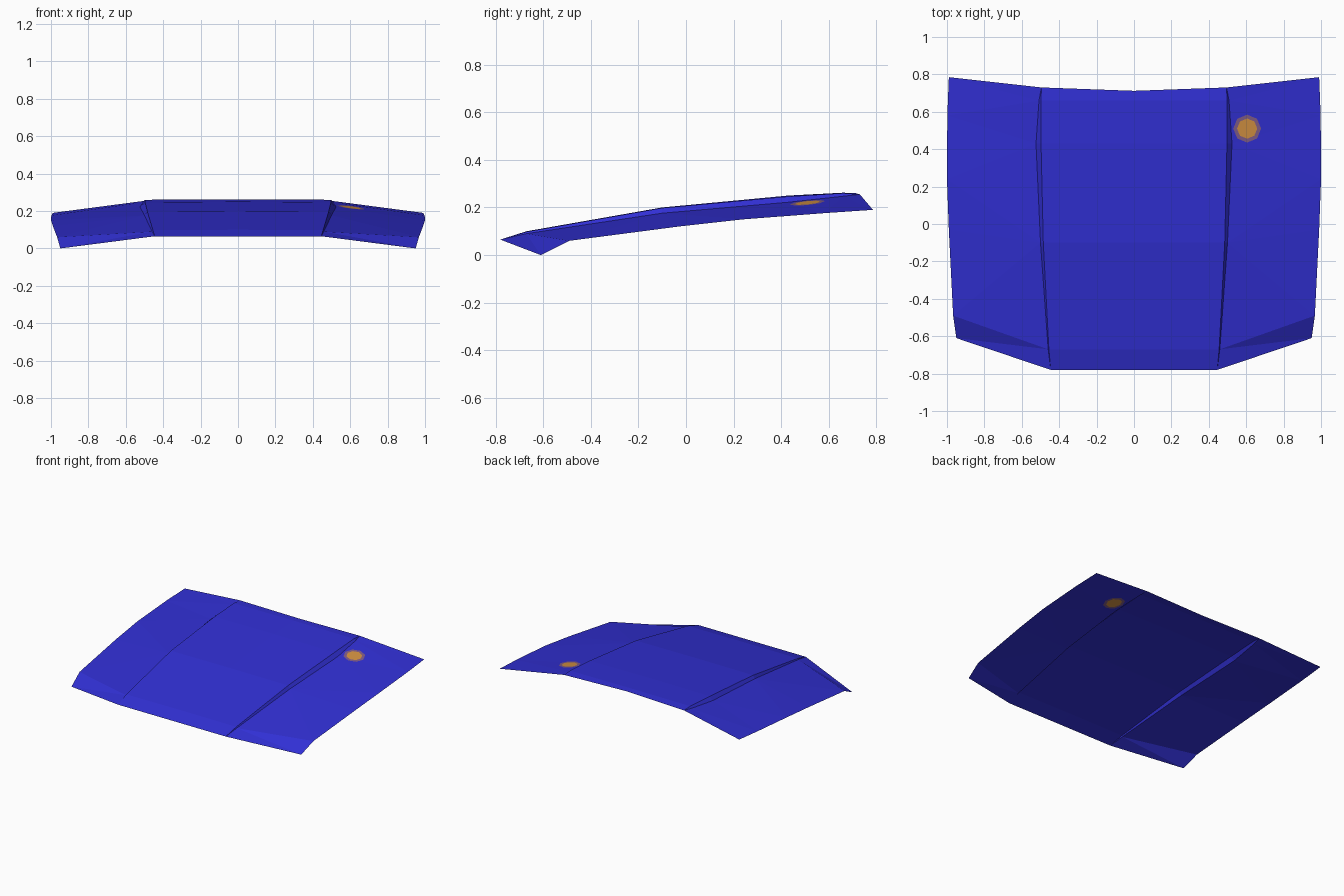
import bpy, bmesh, math
from mathutils import Vector

if "Cube" in bpy.data.objects:
    bpy.data.objects.remove(bpy.data.objects["Cube"])


def material(name, rgb):
    m = bpy.data.materials.new(name)
    m.diffuse_color = (*rgb, 1)
    m.use_nodes = True
    m.node_tree.nodes["Principled BSDF"].inputs["Base Color"].default_value = m.diffuse_color
    return m


BLUE = material("blue_paint", (0.031, 0.029, 0.66))
ORANGE = material("orange_spot", (0.66, 0.29, 0.055))
RIM = material("mauve_rim", (0.22, 0.11, 0.25))

# Long profile lines of one half, front to back
MIDDLE = [(0, -.78, .065), (0, -.67, .10), (0, -.10, .20), (0, .43, .250), (0, .66, .262), (0, .712, .26)]
RIDGE = [(.445, -.78, .065), (.455, -.67, .098), (.485, -.10, .198), (.497, .43, .246), (.497, .66, .26), (.495, .73, .255)]
CREASE = [(.445, -.78, .065), (.459, -.67, .090), (.50, -.10, .176), (.524, .43, .222), (.508, .66, .247), (.495, .73, .255)]
OUTER = [(.95, -.61, 0), (.967, -.49, .06), (.99, -.03, .12), (1, .24, .15), (.998, .58, .176), (.99, .785, .19)]


def loft(bm, a, b, side):
    # Strip of faces between two profile lines
    va = [bm.verts.new((x * side, y, z)) for x, y, z in a]
    vb = [bm.verts.new((x * side, y, z)) for x, y, z in b]
    for i in range(len(a) - 1):
        f = [va[i], vb[i], vb[i + 1], va[i + 1]]
        bm.faces.new(f if side > 0 else f[::-1])


def finish(name, bm):
    bmesh.ops.remove_doubles(bm, verts=bm.verts[:], dist=1e-5)
    me = bpy.data.meshes.new(name)
    bm.to_mesh(me)
    bm.free()
    for m in (BLUE, ORANGE, RIM):
        me.materials.append(m)
    bpy.context.collection.objects.link(bpy.data.objects.new(name, me))


def cut_spot(bm, centre, radius, index):
    # Cut an octagon into the panel from above and colour its faces
    inside = bm.faces[:]
    for k in range(8):
        n = Vector((math.cos((k + .5) * math.pi / 4), math.sin((k + .5) * math.pi / 4), 0))
        p = centre + n * radius
        edges = {e for f in inside for e in f.edges}
        verts = {v for f in inside for v in f.verts}
        res = bmesh.ops.bisect_plane(bm, geom=list(verts) + list(edges) + inside,
                                     dist=1e-6, plane_co=p, plane_no=n)
        faces = [g for g in res["geom"] if isinstance(g, bmesh.types.BMFace)]
        inside = [f for f in faces if (f.calc_center_median() - p).dot(n) < 0]
    for f in inside:
        f.material_index = index


# Raised centre panel
bm = bmesh.new()
for s in (1, -1):
    loft(bm, MIDDLE, RIDGE, s)
finish("centre_panel", bm)

# Crease steps and sloping side panels, with the spot on the right
for s, label in ((1, "right"), (-1, "left")):
    bm = bmesh.new()
    loft(bm, RIDGE, CREASE, s)
    finish("crease_" + label, bm)
    bm = bmesh.new()
    loft(bm, CREASE, OUTER, s)
    bmesh.ops.triangulate(bm, faces=bm.faces[:])
    if s > 0:
        c = Vector((.605, .51, 0))
        cut_spot(bm, c, .069, 2)
        cut_spot(bm, c, .05, 1)
    finish("side_panel_" + label, bm)
